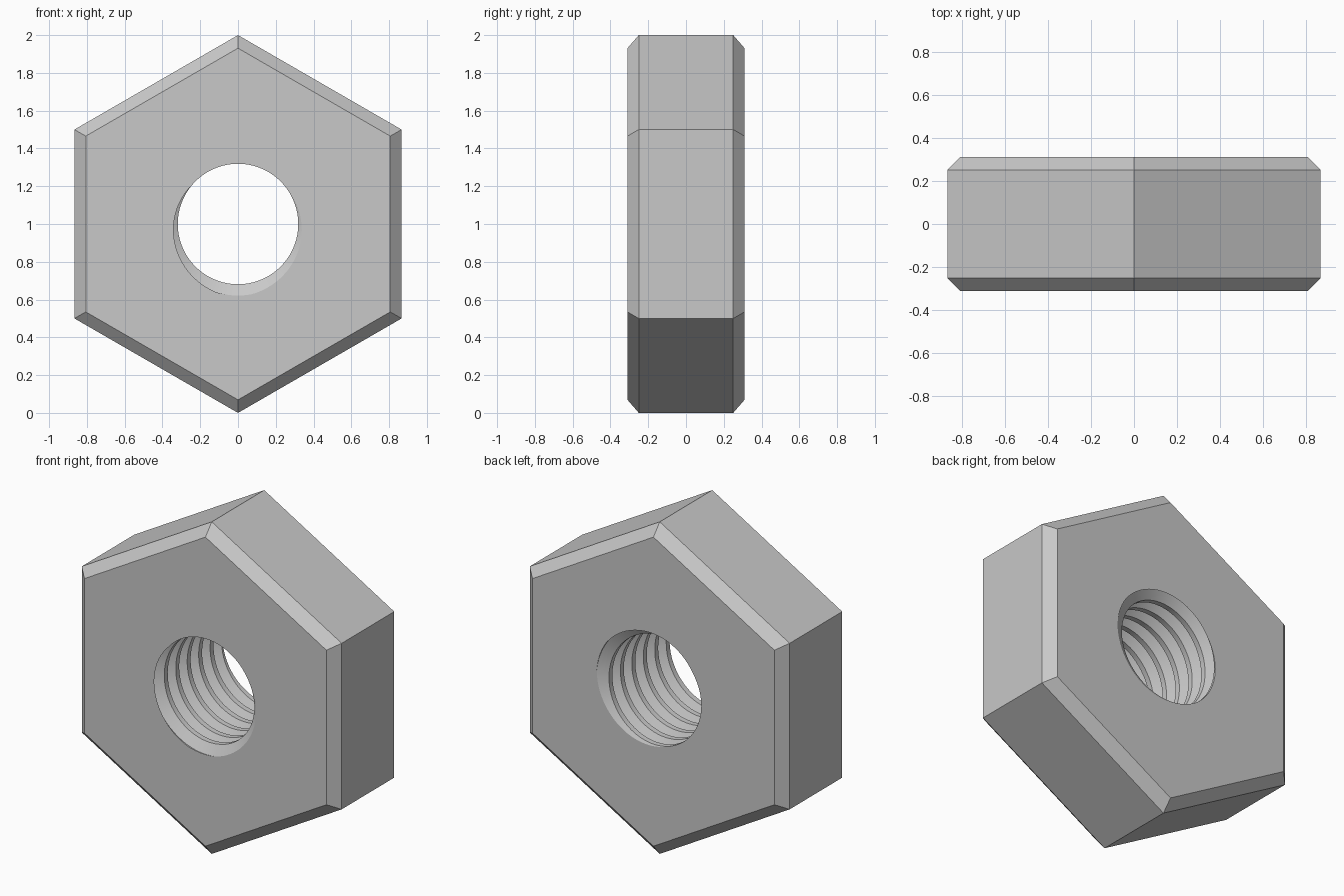
import bpy, bmesh, math
from mathutils import Vector

cube = bpy.data.objects.get("Cube")
if cube:
    bpy.data.objects.remove(cube, do_unlink=True)

HALF = 0.31          # half thickness
CHAMFER = 0.06
PITCH = 0.109
MINOR, MAJOR = 0.319, 0.379
STEPS = 72           # segments per thread turn
CENTRE_Z = 1.0

steel = bpy.data.materials.new("grey_steel")
steel.use_nodes = True
steel.diffuse_color = (0.58, 0.58, 0.58, 1)
steel.node_tree.nodes["Principled BSDF"].inputs["Base Color"].default_value = steel.diffuse_color

bm = bmesh.new()

# Threaded bore: a profile swept along a helix, then trimmed at both faces
profile = [(0.70, MAJOR), (0.78, MAJOR), (1.09, MINOR), (1.39, MINOR), (1.70, MAJOR)]
rows = []
for k in range(-7 * STEPS, 3 * STEPS + 1):
    a = math.tau * k / STEPS
    rows.append([bm.verts.new((r * math.cos(a), -HALF + PITCH * (u - k / STEPS), r * math.sin(a)))
                 for u, r in profile])
for lower, upper in zip(rows, rows[1:]):
    for i in range(len(profile) - 1):
        bm.faces.new((lower[i], lower[i + 1], upper[i + 1], upper[i]))
bmesh.ops.remove_doubles(bm, verts=bm.verts, dist=0.00005)
for side in (-1, 1):
    bmesh.ops.bisect_plane(bm, geom=bm.verts[:] + bm.edges[:] + bm.faces[:], dist=1e-6,
                           plane_co=(0, side * HALF, 0), plane_no=(0, side, 0), clear_outer=True)
bmesh.ops.remove_doubles(bm, verts=bm.verts, dist=0.00005)


def rim_edges(side):
    return [e for e in bm.edges if e.is_boundary
            and all(abs(v.co.y - side * HALF) < 1e-4 for v in e.verts)]


rims = {side: rim_edges(side) for side in (-1, 1)}

# Hexagonal outside with chamfered rims
small = 1 - CHAMFER / math.cos(math.pi / 6)
rings = []
for y, r in ((-HALF, small), (CHAMFER - HALF, 1), (HALF - CHAMFER, 1), (HALF, small)):
    angles = [math.pi / 2 + math.tau * i / 6 for i in range(6)]
    rings.append([bm.verts.new((r * math.cos(a), y, r * math.sin(a))) for a in angles])
for front, back in zip(rings, rings[1:]):
    for i in range(6):
        j = (i + 1) % 6
        bm.faces.new((front[i], front[j], back[j], back[i]))

# Flat end faces between the hexagon and the bore
for side, ring in ((-1, rings[0]), (1, rings[-1])):
    outline = [bm.edges.get((ring[i], ring[(i + 1) % 6])) for i in range(6)]
    bmesh.ops.triangle_fill(bm, edges=outline + rims[side], use_beauty=True,
                            normal=Vector((0, side, 0)))

bmesh.ops.recalc_face_normals(bm, faces=bm.faces)
bmesh.ops.translate(bm, verts=bm.verts, vec=(0, 0, CENTRE_Z))

mesh = bpy.data.meshes.new("hex_nut")
bm.to_mesh(mesh)
bm.free()
mesh.materials.append(steel)
nut = bpy.data.objects.new("hex_nut", mesh)
bpy.context.collection.objects.link(nut)

bpy.ops.object.select_all(action='DESELECT')
nut.select_set(True)
bpy.context.view_layer.objects.active = nut
bpy.ops.object.shade_smooth_by_angle(angle=math.radians(20))
